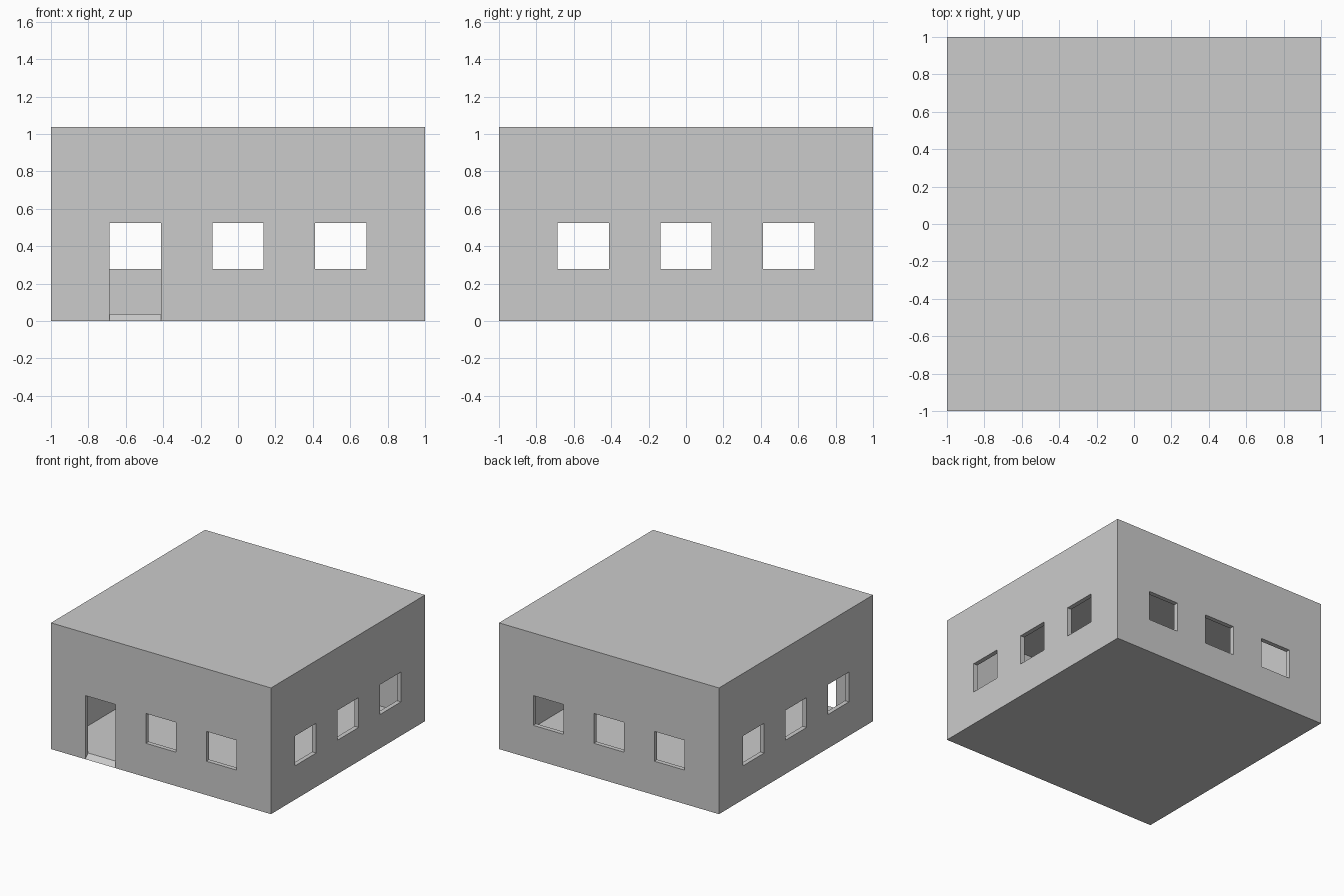
import bpy, bmesh
from mathutils import Vector

if "Cube" in bpy.data.objects:
    bpy.data.objects.remove(bpy.data.objects["Cube"])

T = 0.037            # wall, floor and roof thickness
H = 1.037            # total height
SILL, HEAD = 0.278, 0.523
HALF = 0.1375        # half width of openings
CENTRES = (-0.55, 0.0, 0.55)


def box(name, lo, hi):
    bm = bmesh.new()
    bmesh.ops.create_cube(bm, size=1)
    for v in bm.verts:
        v.co = Vector([lo[i] if v.co[i] < 0 else hi[i] for i in range(3)])
    return finish(name, bm)


def extrude_x(name, profile, x0, x1):
    bm = bmesh.new()
    face = bm.faces.new([bm.verts.new((x0, y, z)) for y, z in profile])
    ret = bmesh.ops.extrude_face_region(bm, geom=[face])
    for v in ret["geom"]:
        if isinstance(v, bmesh.types.BMVert):
            v.co.x = x1
    return finish(name, bm)


def finish(name, bm):
    bmesh.ops.recalc_face_normals(bm, faces=bm.faces)
    me = bpy.data.meshes.new(name)
    bm.to_mesh(me)
    bm.free()
    ob = bpy.data.objects.new(name, me)
    bpy.context.collection.objects.link(ob)
    return ob


def cut(target, cutter):
    cutter.hide_render = True
    mod = target.modifiers.new("cut", 'BOOLEAN')
    mod.operation, mod.solver, mod.object = 'DIFFERENCE', 'EXACT', cutter
    bpy.context.view_layer.objects.active = target
    bpy.ops.object.modifier_apply(modifier=mod.name)
    bpy.data.objects.remove(cutter)


# Outer block, hollowed into a room
building = box("building_shell", (-1, -1, 0), (1, 1, H))
cut(building, box("room_cutter", (-1 + T, -1 + T, T), (1 - T, 1 - T, H - T)))

# Three windows through each pair of opposite walls
for c in CENTRES:
    cut(building, box("window_cutter", (c - HALF, -1.1, SILL), (c + HALF, 1.1, HEAD)))
    cut(building, box("window_cutter", (-1.1, c - HALF, SILL), (1.1, c + HALF, HEAD)))

# Doorway below the left front window, with a sloped threshold
door = [(-1.1, -0.1), (-0.9, 0.1), (-0.9, SILL + 0.1), (-1.1, SILL + 0.1)]
cut(building, extrude_x("door_cutter", door, -0.55 - HALF, -0.55 + HALF))
